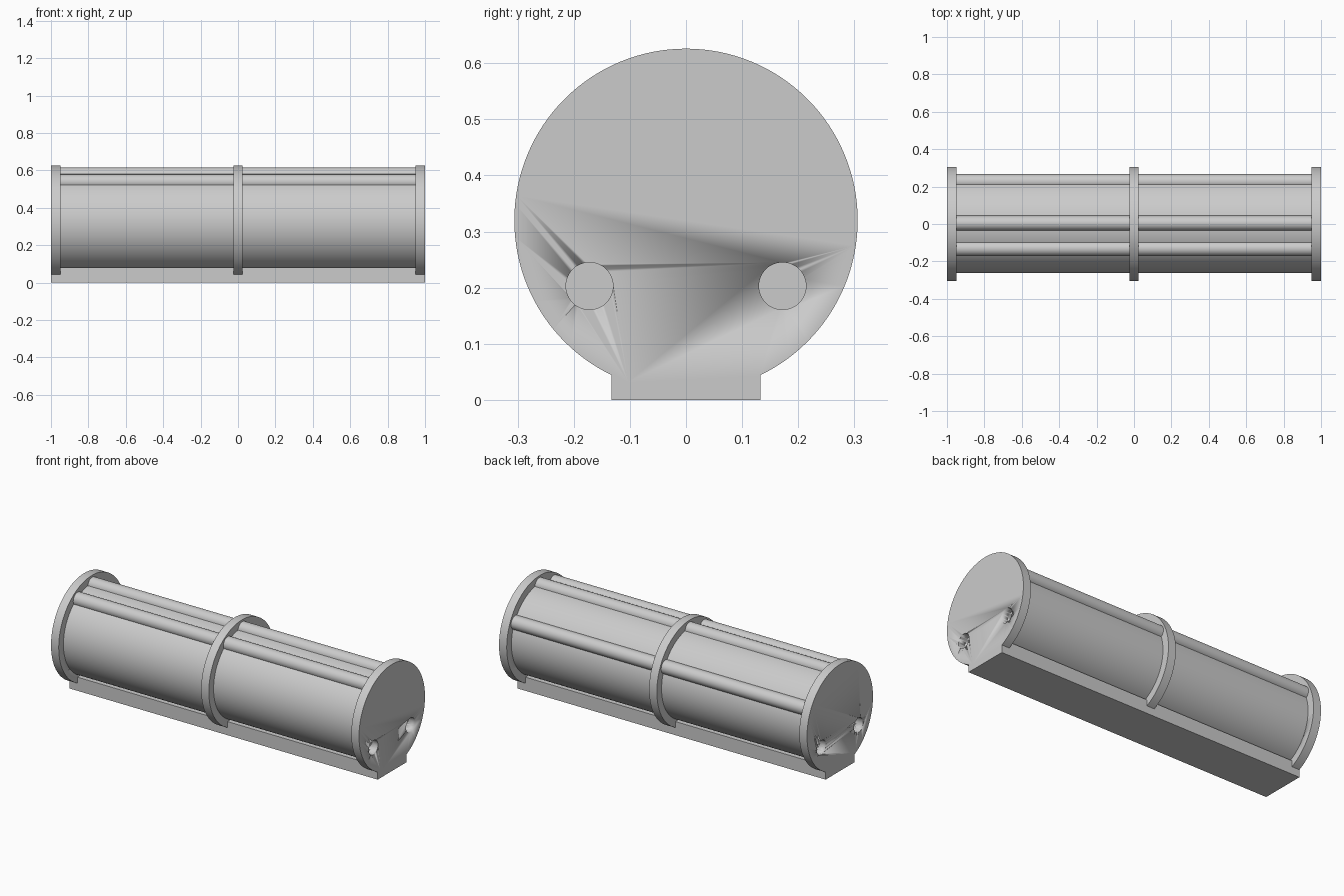
import bpy
from math import radians, cos, sin, pi

if "Cube" in bpy.data.objects:
    bpy.data.objects.remove(bpy.data.objects["Cube"], do_unlink=True)

AXIS_Z = 0.32      # height of the drum axis
BODY_R = 0.262
FLANGE_R = 0.306
FLANGE_T = 0.05
BASE_TOP = 0.08

grey = bpy.data.materials.new("plain_grey")
grey.use_nodes = True
colour = (0.6, 0.6, 0.6, 1)
grey.diffuse_color = colour
grey.node_tree.nodes["Principled BSDF"].inputs["Base Color"].default_value = colour


def bar(name, radius, length, x=0, y=0, z=AXIS_Z, sides=128):
    """Round bar lying along the x axis."""
    bpy.ops.mesh.primitive_cylinder_add(vertices=sides, radius=radius, depth=length,
                                        location=(x, y, z), rotation=(0, pi / 2, 0))
    ob = bpy.context.object
    ob.name = name
    ob.data.materials.append(grey)
    bpy.ops.object.shade_smooth_by_angle(angle=radians(30))
    return ob


# Drum and its three flanges
body = bar("drum_body", BODY_R, 1.92)
bar("middle_flange", FLANGE_R, FLANGE_T)
ends = [bar(f"{side}_flange", FLANGE_R, FLANGE_T, x=s * (1 - FLANGE_T / 2))
        for side, s in (("left", 1), ("right", -1))]

# Rods half sunk in the drum, placed by angle from the back
for name, angle in (("back_rod", 27.5), ("top_rod", 89), ("front_rod", 121)):
    a = radians(angle)
    bar(name, 0.04, 1.92, y=0.255 * cos(a), z=AXIS_Z + 0.255 * sin(a), sides=48)

# Flat base
bpy.ops.mesh.primitive_cube_add(size=1, location=(0, 0, BASE_TOP / 2))
base = bpy.context.object
base.name = "base"
base.scale = (2, 0.266, BASE_TOP)
base.data.materials.append(grey)

# Two blind holes bored in each end
for s, flange in zip((1, -1), ends):
    for y in (-0.172, 0.172):
        cutter = bar("hole_cutter", 0.042, 0.4, x=s, y=y, z=0.203, sides=48)
        cutter.hide_render = True
        cutter.hide_viewport = True
        for target in (flange, body):
            cut = target.modifiers.new("hole", "BOOLEAN")
            cut.operation = "DIFFERENCE"
            cut.solver = "EXACT"
            cut.object = cutter
